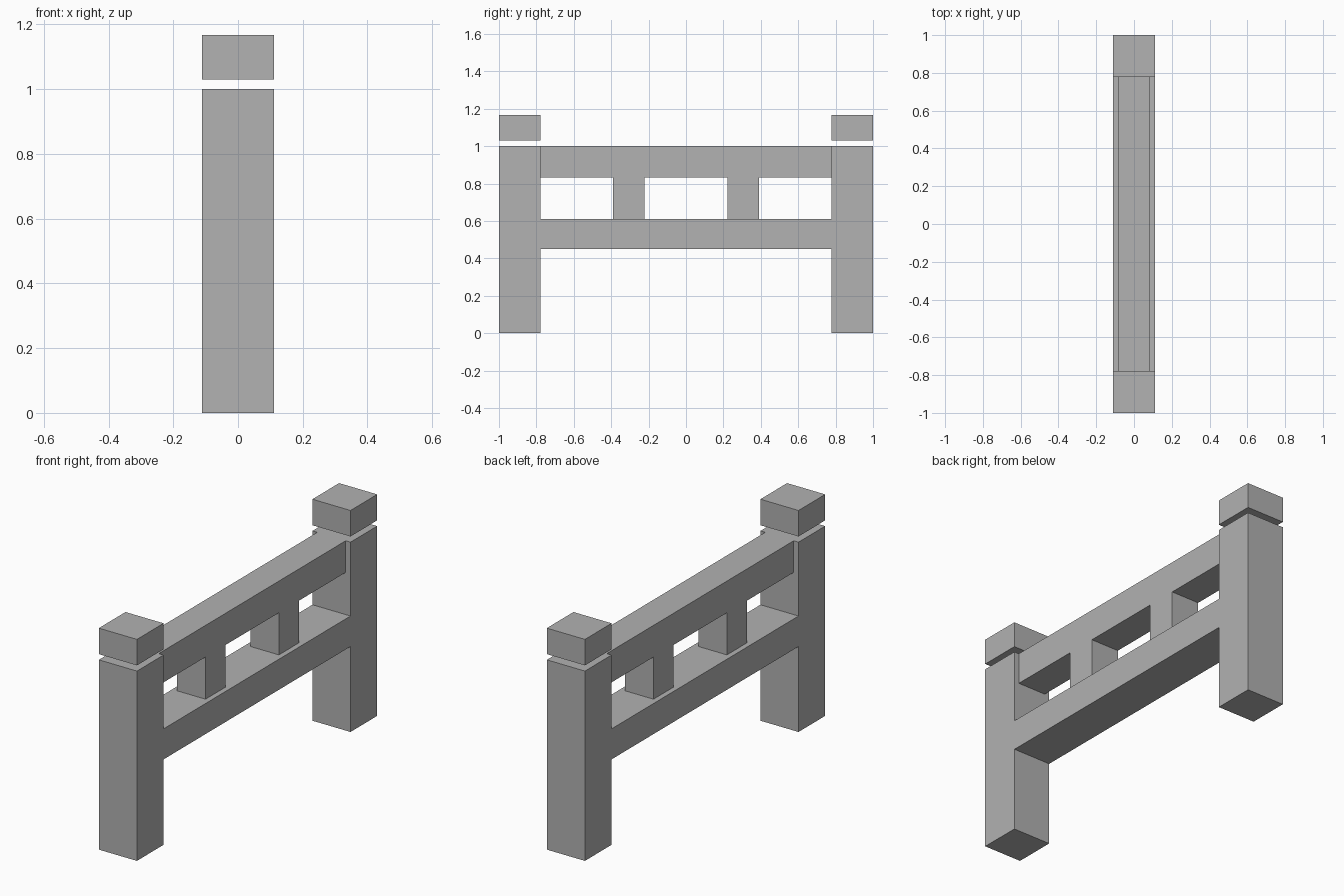
import bpy

cube = bpy.data.objects.get("Cube")
if cube:
    bpy.data.objects.remove(cube, do_unlink=True)

GREY = (0.445, 0.445, 0.445, 1)
stone = bpy.data.materials.new("grey_stone")
stone.use_nodes = True
stone.diffuse_color = GREY
stone.node_tree.nodes["Principled BSDF"].inputs["Base Color"].default_value = GREY


def block(name, half_width, y_range, z_range):
    """Box centred on x = 0 spanning the given y and z ranges."""
    (y0, y1), (z0, z1) = sorted(y_range), z_range
    bpy.ops.mesh.primitive_cube_add(size=1, location=(0, (y0 + y1) / 2, (z0 + z1) / 2))
    obj = bpy.context.object
    obj.name = name
    obj.scale = (2 * half_width, y1 - y0, z1 - z0)
    bpy.ops.object.transform_apply(location=False, rotation=False, scale=True)
    obj.data.materials.append(stone)
    return obj


WIDE, NARROW = 0.111, 0.083
POST_INNER = 0.778
RAIL_TOP, RAIL_BOTTOM = 0.611, 0.833

# Posts, floating caps and balusters, repeated at both ends
for side, s in (("front", -1), ("back", 1)):
    block(side + "_post", WIDE, (s * POST_INNER, s), (0, 1))
    block(side + "_post_cap", WIDE, (s * POST_INNER, s), (1.03, 1.167))
    block(side + "_baluster", NARROW, (s * 0.222, s * 0.389), (RAIL_TOP, RAIL_BOTTOM))

# Rails spanning between the posts
span = (-POST_INNER, POST_INNER)
block("lower_rail", WIDE, span, (0.45, RAIL_TOP))
block("upper_rail", NARROW, span, (RAIL_BOTTOM, 1))
